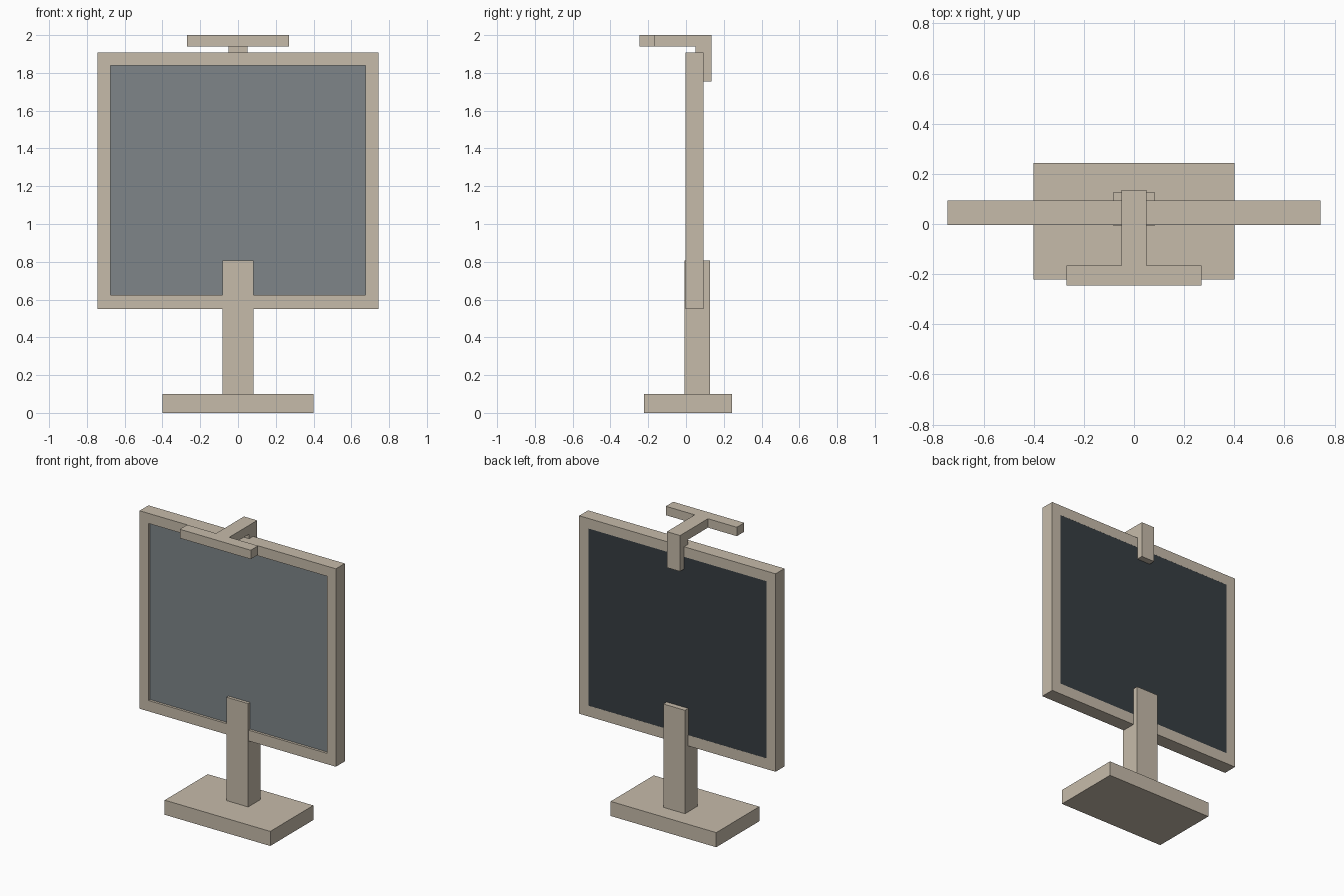
import bpy, bmesh

if "Cube" in bpy.data.objects:
    bpy.data.objects.remove(bpy.data.objects["Cube"], do_unlink=True)


def material(name, rgb):
    m = bpy.data.materials.new(name)
    m.use_nodes = True
    m.diffuse_color = (*rgb, 1)
    m.node_tree.nodes["Principled BSDF"].inputs["Base Color"].default_value = (*rgb, 1)
    return m


beige = material("warm beige", (0.565, 0.497, 0.402))
glass = material("screen grey", (0.209, 0.235, 0.25))
dark = material("dark backing", (0.037, 0.047, 0.055))


def finish(name, bm, *mats):
    bmesh.ops.recalc_face_normals(bm, faces=bm.faces)
    mesh = bpy.data.meshes.new(name)
    bm.to_mesh(mesh)
    bm.free()
    for m in mats:
        mesh.materials.append(m)
    obj = bpy.data.objects.new(name, mesh)
    bpy.context.collection.objects.link(obj)
    return obj


def prism(name, half_width, profile, *mats):
    """Extrude a (y, z) profile across x, symmetric about the centre."""
    bm = bmesh.new()
    face = bm.faces.new([bm.verts.new((-half_width, y, z)) for y, z in profile])
    new = bmesh.ops.extrude_face_region(bm, geom=[face])["geom"]
    moved = [v for v in new if isinstance(v, bmesh.types.BMVert)]
    bmesh.ops.translate(bm, verts=moved, vec=(2 * half_width, 0, 0))
    return finish(name, bm, *mats)


def box(name, half_width, y, z, *mats):
    (y0, y1), (z0, z1) = y, z
    return prism(name, half_width, [(y0, z0), (y1, z0), (y1, z1), (y0, z1)], *mats)


def ring(name, outer, inner, ys, mat):
    """Rectangular frame between two (half_width, bottom, top) rectangles."""
    bm = bmesh.new()
    loops = []
    for (w, b, t), y in ((outer, ys[0]), (outer, ys[1]), (inner, ys[1]), (inner, ys[0])):
        loops.append([bm.verts.new((x, y, z)) for x, z in ((-w, b), (w, b), (w, t), (-w, t))])
    for k in range(4):
        a, b = loops[k], loops[(k + 1) % 4]
        for i in range(4):
            j = (i + 1) % 4
            bm.faces.new((a[i], a[j], b[j], b[i]))
    return finish(name, bm, mat)


# Stand
box("base", 0.40, (-0.222, 0.244), (0, 0.10), beige)
box("post", 0.082, (-0.007, 0.128), (0.10, 0.808), beige)

# Screen, recessed at the front and flush at the back
ring("screen_frame", (0.744, 0.551, 1.907), (0.675, 0.625, 1.838), (-0.003, 0.093), beige)
panel = box("screen_panel", 0.675, (0.014, 0.0925), (0.625, 1.838), glass, dark)
for p in panel.data.polygons:
    p.material_index = 1 if p.normal.y > 0.5 else 0

# Lamp over the top edge: bent arm and cross bar
prism("lamp_arm", 0.05, [(0.05, 1.754), (0.136, 1.754), (0.136, 2.0),
                         (-0.166, 2.0), (-0.166, 1.939), (0.05, 1.939)], beige)
box("lamp_bar", 0.269, (-0.246, -0.166), (1.939, 2.0), beige)
